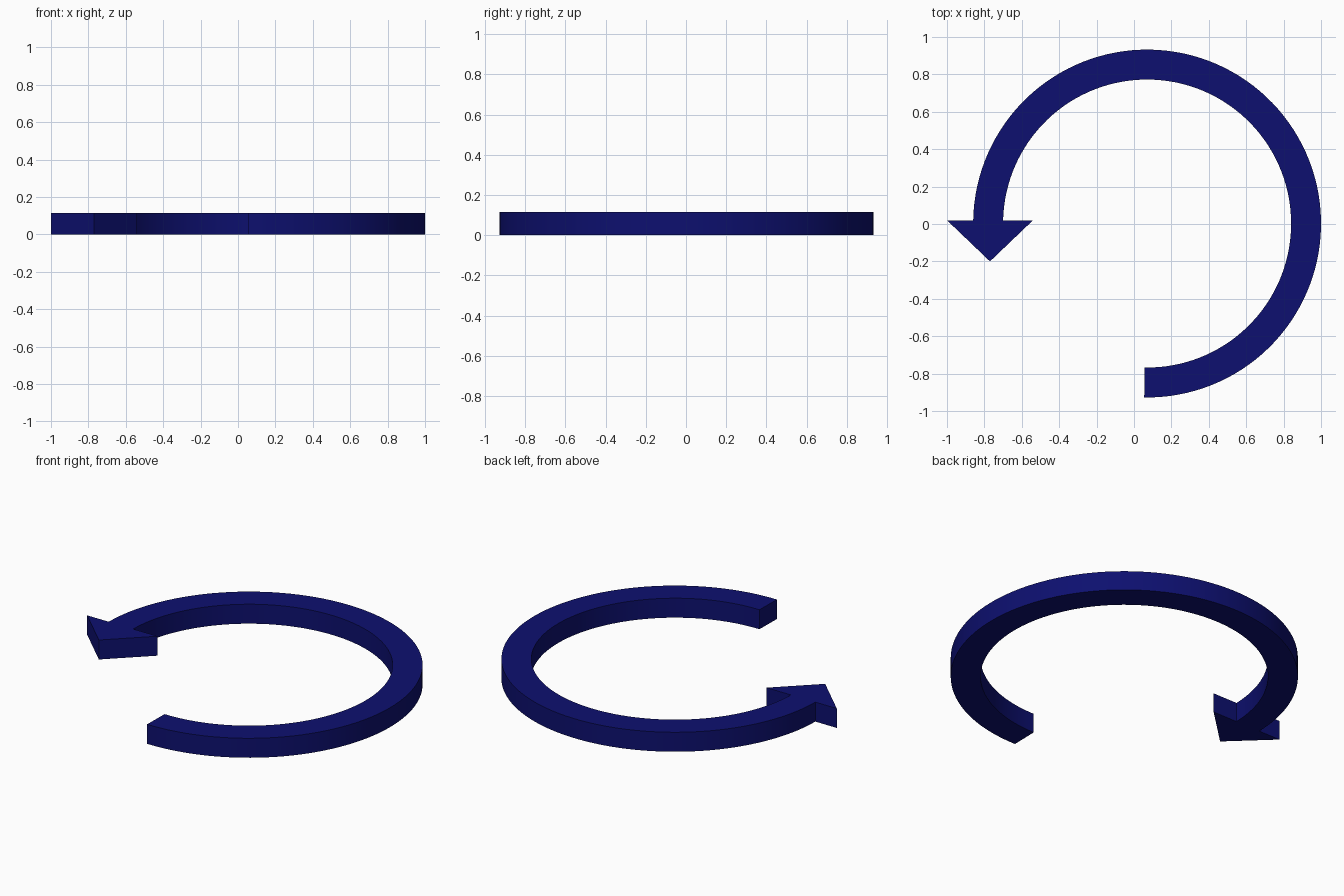
import bpy, bmesh
from math import sin, cos, radians

if "Cube" in bpy.data.objects:
    bpy.data.objects.remove(bpy.data.objects["Cube"])

CX, CY = 0.07, 0.0025       # centre of the arc
R_OUT, R_IN = 0.93, 0.77
HEIGHT = 0.115
START, END = -90.95, 178.8  # tail angle, head angle
STEPS = 96

mat = bpy.data.materials.new("navy_blue")
mat.diffuse_color = (0.004, 0.005, 0.16, 1)
mat.use_nodes = True
mat.node_tree.nodes["Principled BSDF"].inputs["Base Color"].default_value = mat.diffuse_color

bm = bmesh.new()

# Curved shaft: a strip of quads between the inner and outer radius
pairs = []
for i in range(STEPS + 1):
    a = radians(START + (END - START) * i / STEPS)
    pairs.append([bm.verts.new((CX + r * cos(a), CY + r * sin(a), 0))
                  for r in (R_IN, R_OUT)])
for (i0, o0), (i1, o1) in zip(pairs, pairs[1:]):
    bm.faces.new((i0, o0, o1, i1))

# Arrowhead: triangle sharing the shaft's end edge
inner, outer = pairs[-1]
inner.co.y = outer.co.y = 0.02
left = bm.verts.new((-1.0, 0.02, 0))
tip = bm.verts.new((-0.77, -0.20, 0))
right = bm.verts.new((-0.54, 0.02, 0))
bm.faces.new((left, tip, outer))
bm.faces.new((outer, tip, inner))
bm.faces.new((inner, tip, right))

# Thickness
ext = bmesh.ops.extrude_face_region(bm, geom=bm.faces[:], use_keep_orig=True)
top = [g for g in ext["geom"] if isinstance(g, bmesh.types.BMVert)]
bmesh.ops.translate(bm, verts=top, vec=(0, 0, HEIGHT))
bmesh.ops.recalc_face_normals(bm, faces=bm.faces[:])

mesh = bpy.data.meshes.new("circular_arrow")
bm.to_mesh(mesh)
bm.free()
mesh.materials.append(mat)
arrow = bpy.data.objects.new("circular_arrow", mesh)
bpy.context.collection.objects.link(arrow)

# Smooth round sides, sharp rims
bpy.context.view_layer.objects.active = arrow
arrow.select_set(True)
bpy.ops.object.shade_smooth_by_angle(angle=radians(30))
